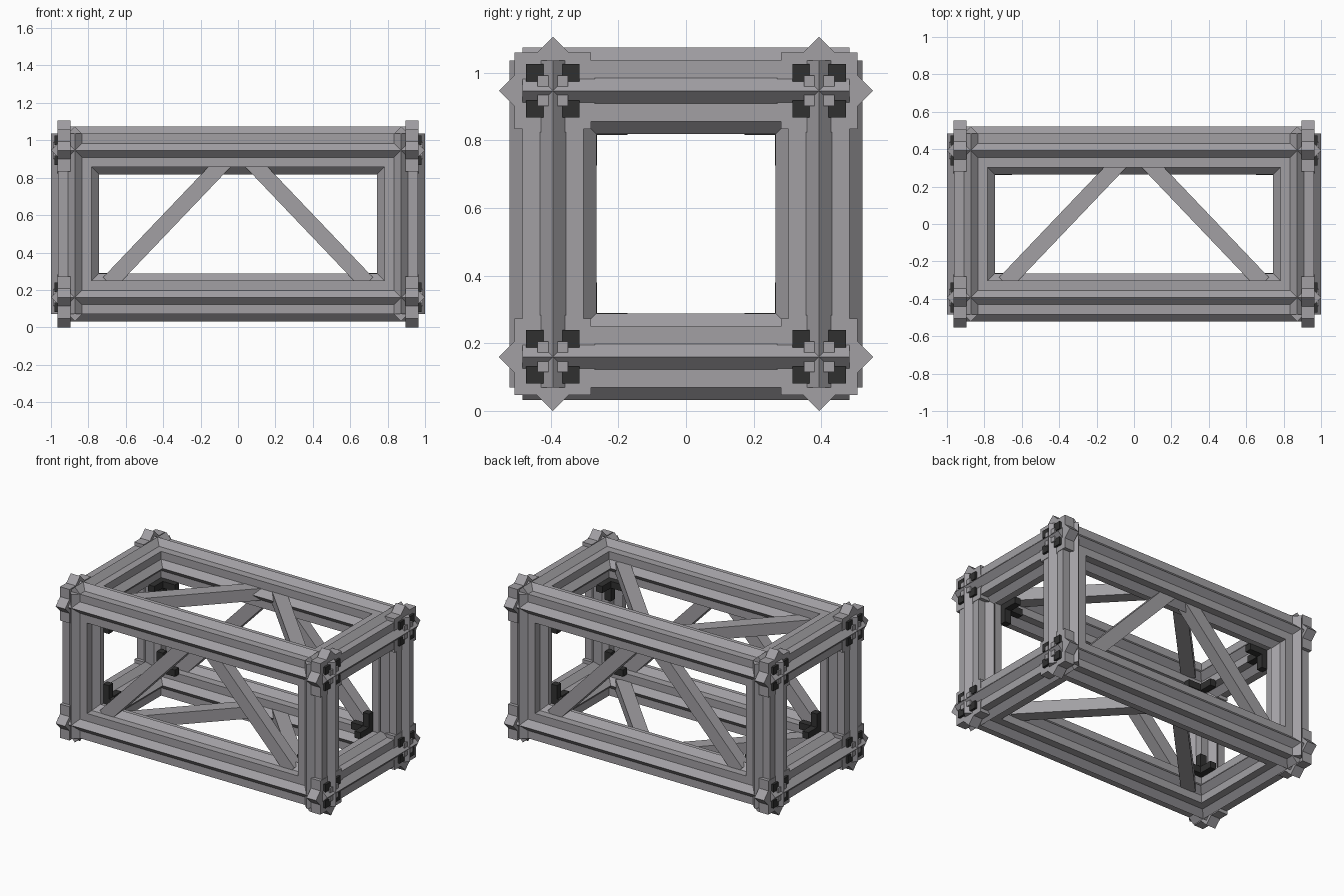
import bpy, bmesh, math
from itertools import product
from mathutils import Vector, Matrix

cube = bpy.data.objects.get("Cube")
if cube:
    bpy.data.objects.remove(cube, do_unlink=True)


def material(name, rgb):
    m = bpy.data.materials.new(name)
    m.use_nodes = True
    m.diffuse_color = (*rgb, 1)
    m.node_tree.nodes["Principled BSDF"].inputs["Base Color"].default_value = (*rgb, 1)
    return m


STEEL = material("steel grey", (0.36, 0.35, 0.37))
BLACK = material("dark rubber", (0.03, 0.03, 0.03))

CX, CY = 0.872, 0.393      # beam centre lines
MID = 0.553                # height of the frame centre
SQ, TIP = 0.09, 0.128      # half side of the square, reach of the points


def finish(bm, name, mat):
    bmesh.ops.recalc_face_normals(bm, faces=bm.faces)
    bmesh.ops.translate(bm, verts=bm.verts, vec=(0, 0, MID))
    me = bpy.data.meshes.new(name)
    bm.to_mesh(me)
    bm.free()
    me.materials.append(mat)
    ob = bpy.data.objects.new(name, me)
    bpy.context.collection.objects.link(ob)
    return ob


def star_prism(bm, axis, centre, half, sq, tip):
    """Square and diamond merged into an eight pointed section, extruded along an axis."""
    n = tip - sq
    quarter = [(tip, 0), (sq, n), (sq, sq), (n, sq)]
    pts = []
    for k in range(4):
        for u, v in quarter:
            for _ in range(k):
                u, v = -v, u
            pts.append((u, v))
    rings = []
    for s in (-half, half):
        ring = []
        for u, v in pts:
            co = [0, 0, 0]
            co[axis], co[(axis + 1) % 3], co[(axis + 2) % 3] = s, u, v
            ring.append(bm.verts.new(Vector(co) + Vector(centre)))
        rings.append(ring)
    a, b = rings
    for i in range(len(pts)):
        j = (i + 1) % len(pts)
        bm.faces.new((a[i], a[j], b[j], b[i]))
    bm.faces.new(a)
    bm.faces.new(b)


def box(bm, lo, hi):
    lo, hi = Vector(lo), Vector(hi)
    size = hi - lo
    m = Matrix.Translation((lo + hi) / 2) @ Matrix.Diagonal((*[abs(c) for c in size], 1))
    bmesh.ops.create_cube(bm, size=1, matrix=m)


# Twelve star section beams
centres = (CX, CY, CY)
for axis, name in enumerate(("long_beam", "cross_beam", "upright_beam")):
    for s, t in product((-1, 1), repeat=2):
        c = [0, 0, 0]
        p, q = (axis + 1) % 3, (axis + 2) % 3
        c[p], c[q] = s * centres[p], t * centres[q]
        bm = bmesh.new()
        star_prism(bm, axis, c, centres[axis] + SQ, SQ, TIP)
        finish(bm, name, STEEL)

# Corner fittings
for sx, sy, sz in product((-1, 1), repeat=3):
    def at(x, y, z):
        return (sx * x, sy * y, sz * z)

    # Collar round the end of each long beam
    bm = bmesh.new()
    star_prism(bm, 0, at(0.93, CY, CY), 0.035, 0.113, 0.16)
    finish(bm, "end_collar", STEEL)

    # Black pads and small grey lugs on the end face
    pads, lugs = bmesh.new(), bmesh.new()
    for a, b in product((-1, 1), repeat=2):
        box(pads, at(0.95, CY + a * 0.028, CY + b * 0.028),
            at(0.98, CY + a * 0.079, CY + b * 0.079))
        box(lugs, at(0.95, CY + a * 0.013, CY + b * 0.013),
            at(0.99, CY + a * 0.045, CY + b * 0.045))
    finish(pads, "end_pad", BLACK)
    finish(lugs, "end_lug", STEEL)

    # Inner bracket with one arm along each beam
    bm = bmesh.new()
    inner = (CX - TIP - 0.002, CY - TIP - 0.002, CY - TIP - 0.002)
    outer = tuple(c + 0.045 for c in inner)
    for axis in range(3):
        lo = list(inner)
        lo[axis] -= 0.09
        box(bm, at(*lo), at(*outer))
    finish(bm, "inner_bracket", BLACK)


# Diagonal braces, a pair in each long side
def brace(name, start, end):
    start, end = Vector(start), Vector(end)
    d = end - start
    x = d.normalized()
    depth = Vector((0, 1, 0)) if abs(d.y) < 0.01 else Vector((0, 0, 1))
    rot = Matrix((x, depth, x.cross(depth))).transposed().to_4x4()
    bm = bmesh.new()
    m = Matrix.Translation((start + end) / 2) @ rot @ Matrix.Diagonal((d.length, 0.08, 0.086, 1))
    bmesh.ops.create_cube(bm, size=1, matrix=m)
    finish(name=name, bm=bm, mat=STEEL)


for sx, side in product((-1, 1), repeat=2):
    brace("side_brace", (sx * 0.69, side * CY, -0.315), (sx * 0.07, side * CY, 0.335))
    brace("level_brace", (sx * 0.69, -0.315, side * CY), (sx * 0.07, 0.335, side * CY))
